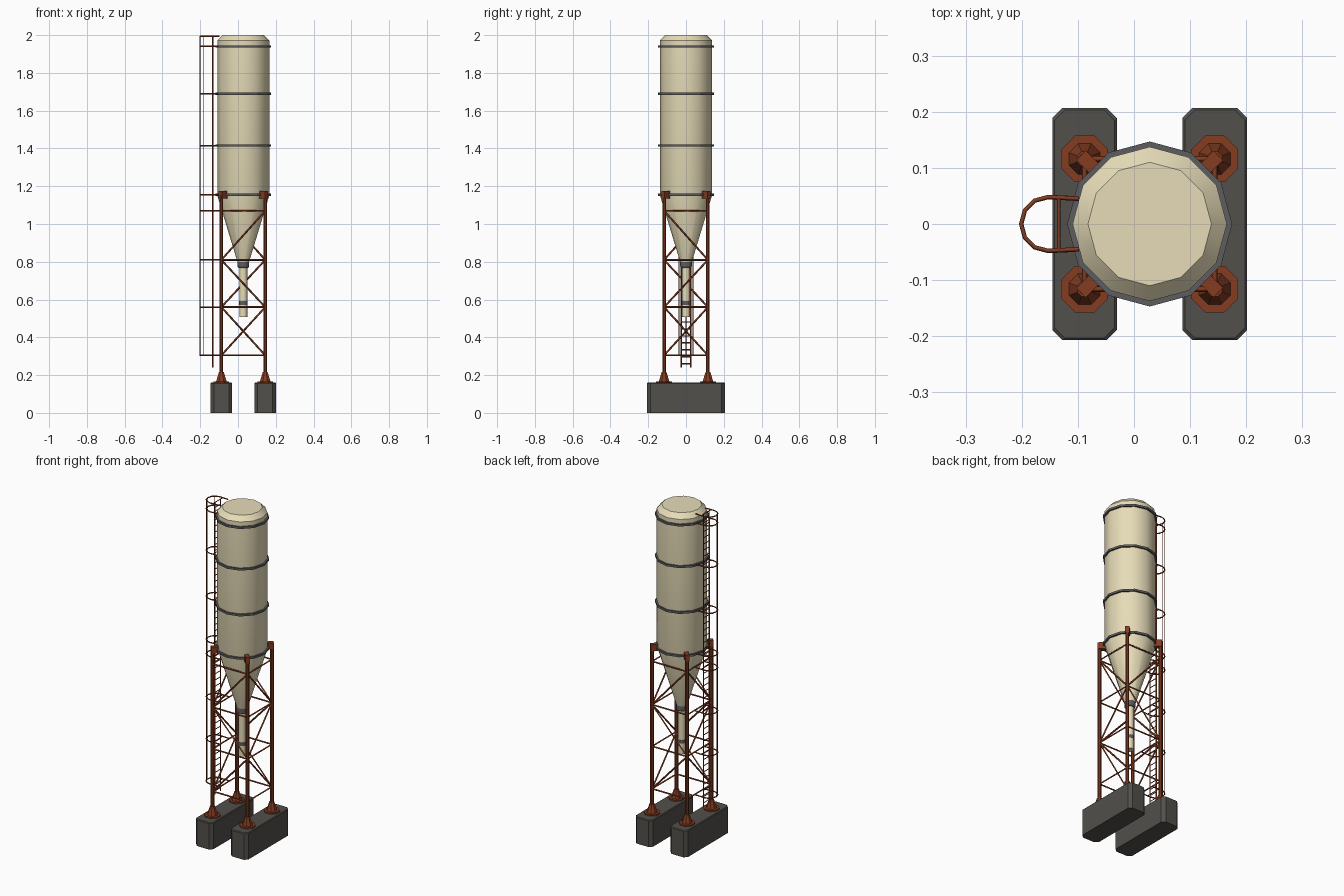
import bpy, bmesh, math
from mathutils import Matrix

if "Cube" in bpy.data.objects:
    bpy.data.objects.remove(bpy.data.objects["Cube"])

CX = 0.028            # silo and tower axis
HX, HY = 0.116, 0.116  # half spacing of legs
LEVELS = [0.305, 0.56, 0.81, 1.07]
BANDS = [1.155, 1.415, 1.69, 1.94]


def material(name, rgb):
    m = bpy.data.materials.new(name)
    m.diffuse_color = (*rgb, 1)
    m.use_nodes = True
    m.node_tree.nodes["Principled BSDF"].inputs["Base Color"].default_value = m.diffuse_color
    return m


CREAM = material("cream_paint", (0.80, 0.72, 0.48))
RUST = material("rust_paint", (0.23, 0.045, 0.015))
BAND = material("dark_steel", (0.11, 0.11, 0.115))
STONE = material("concrete", (0.085, 0.08, 0.07))


def finish(bm, name, mat, smooth=None):
    bmesh.ops.recalc_face_normals(bm, faces=bm.faces)
    me = bpy.data.meshes.new(name)
    bm.to_mesh(me)
    bm.free()
    ob = bpy.data.objects.new(name, me)
    bpy.context.collection.objects.link(ob)
    me.materials.append(mat)
    if smooth:
        bpy.ops.object.select_all(action='DESELECT')
        ob.select_set(True)
        bpy.context.view_layer.objects.active = ob
        bpy.ops.object.shade_smooth_by_angle(angle=math.radians(smooth))
    return ob


def lathe(name, profile, mat, x=CX, y=0.0, n=12, phase=0.0, smooth=None):
    """Revolve (radius, z) points into a closed, capped n-sided solid."""
    bm = bmesh.new()
    rings = []
    for r, z in profile:
        rings.append([bm.verts.new((x + r * math.cos(phase + i * math.tau / n),
                                    y + r * math.sin(phase + i * math.tau / n), z))
                      for i in range(n)])
    for a, b in zip(rings, rings[1:]):
        for i in range(n):
            j = (i + 1) % n
            bm.faces.new((a[i], a[j], b[j], b[i]))
    bm.faces.new(rings[0][::-1])
    bm.faces.new(rings[-1])
    return finish(bm, name, mat, smooth)


def rods(name, paths, radius, mat=RUST, res=0):
    """Sweep a small section along each path, then turn it into a mesh."""
    cu = bpy.data.curves.new(name, 'CURVE')
    cu.dimensions = '3D'
    cu.bevel_depth = radius
    cu.bevel_resolution = res
    cu.use_fill_caps = True
    for pts in paths:
        sp = cu.splines.new('POLY')
        sp.points.add(len(pts) - 1)
        for p, co in zip(sp.points, pts):
            p.co = (*co, 1)
    cu.materials.append(mat)
    ob = bpy.data.objects.new(name, cu)
    bpy.context.collection.objects.link(ob)
    bpy.ops.object.select_all(action='DESELECT')
    ob.select_set(True)
    bpy.context.view_layer.objects.active = ob
    bpy.ops.object.convert(target='MESH')
    return ob


def box(name, size, matrix, mat):
    bm = bmesh.new()
    bmesh.ops.create_cube(bm, size=1, matrix=matrix @ Matrix.Diagonal((*size, 1)))
    return finish(bm, name, mat)


# Silo vessel: cone hopper, barrel and chamfered lid
lathe("silo_vessel", [(0.028, 0.79), (0.1375, 1.15), (0.1375, 1.972), (0.11, 2.0)],
      CREAM, smooth=32)
for i, z in enumerate(BANDS):
    lathe(f"silo_band_{i}", [(0.137, z - 0.006), (0.147, z - 0.006),
                             (0.147, z + 0.006), (0.137, z + 0.006)], BAND)

# Outlet below the hopper
lathe("outlet_collar", [(0.026, 0.768), (0.031, 0.775), (0.031, 0.815)], BAND)
lathe("outlet_pipe", [(0.021, 0.508), (0.021, 0.775)], CREAM, smooth=32)
lathe("outlet_band", [(0.0225, 0.572), (0.0225, 0.592)], BAND)

# Concrete footings with cut corners and a small top chamfer
for side, x in (("left", CX - HX), ("right", CX + HX)):
    bm = bmesh.new()

    def outline(inset, z, c=0.018):
        w, d = 0.0575 - inset, 0.207 - inset
        return [bm.verts.new((x + a, b, z)) for a, b in (
            (-w + c, -d), (w - c, -d), (w, -d + c), (w, d - c),
            (w - c, d), (-w + c, d), (-w, d - c), (-w, -d + c))]
    loops = [outline(0, 0), outline(0, 0.156), outline(0.004, 0.16)]
    for a, b in zip(loops, loops[1:]):
        for i in range(8):
            j = (i + 1) % 8
            bm.faces.new((a[i], a[j], b[j], b[i]))
    bm.faces.new(loops[0])
    bm.faces.new(loops[-1])
    finish(bm, f"footing_{side}", STONE)

# Legs, octagonal feet and head brackets
corners = [(CX + sx * HX, sy * HY) for sx, sy in ((1, -1), (1, 1), (-1, 1), (-1, -1))]
for i, (x, y) in enumerate(corners):
    ph = math.pi / 8
    lathe(f"foot_{i}", [(0.045, 0.158), (0.045, 0.167), (0.030, 0.167),
                        (0.014, 0.216), (0.010, 0.216)], RUST, x, y, 8, ph)
    lathe(f"leg_{i}", [(0.0105, 0.17), (0.0105, 1.15)], RUST, x, y, 8, ph)
    ang = math.atan2(y, x - CX)
    m = (Matrix.Translation((CX, 0, 1.155)) @ Matrix.Rotation(ang, 4, 'Z')
         @ Matrix.Translation((0.152, 0, 0)))
    box(f"head_bracket_{i}", (0.042, 0.024, 0.04), m, RUST)

# Tower bracing: level rings and a zigzag of diagonals on each face
rings, diagonals = [], []
for i in range(4):
    a, b = corners[i], corners[(i + 1) % 4]
    rings += [[(*a, z), (*b, z)] for z in LEVELS]
    for k in range(3):
        p, q = (a, b) if (i + k) % 2 else (b, a)
        diagonals.append([(*p, LEVELS[k]), (*q, LEVELS[k + 1])])
rods("level_braces", rings, 0.005)
rods("diagonal_braces", diagonals, 0.005)

# Ladder on the left side
LX, LY = -0.134, 0.026
rods("ladder_rails", [[(LX, s * LY, 0.24), (LX, s * LY, 1.995)] for s in (1, -1)], 0.004)
rods("ladder_rungs", [[(LX, -LY, 0.26 + 0.037 * i), (LX, LY, 0.26 + 0.037 * i)]
                      for i in range(47)], 0.003)

# Safety cage: hoops, cross ties and thin uprights
R, HOOPX = 0.048, -0.153
hoops, ties = [], []
for z in LEVELS + BANDS + [1.993]:
    arc = [(HOOPX + R * math.cos(math.radians(t)), R * math.sin(math.radians(t)), z)
           for t in range(90, 271, 30)]
    end = CX - HX if z < 1.1 else -0.098
    hoops.append([(end, 0.045, z)] + arc + [(end, -0.045, z)])
    ties.append([(LX, -0.047, z), (LX, 0.047, z)])
rods("cage_hoops", hoops, 0.004)
rods("cage_ties", ties, 0.003)
rods("cage_uprights", [[(HOOPX + R * math.cos(math.radians(t)),
                         R * math.sin(math.radians(t)), z) for z in (0.305, 1.993)]
                       for t in (130, 180, 230)], 0.002)
